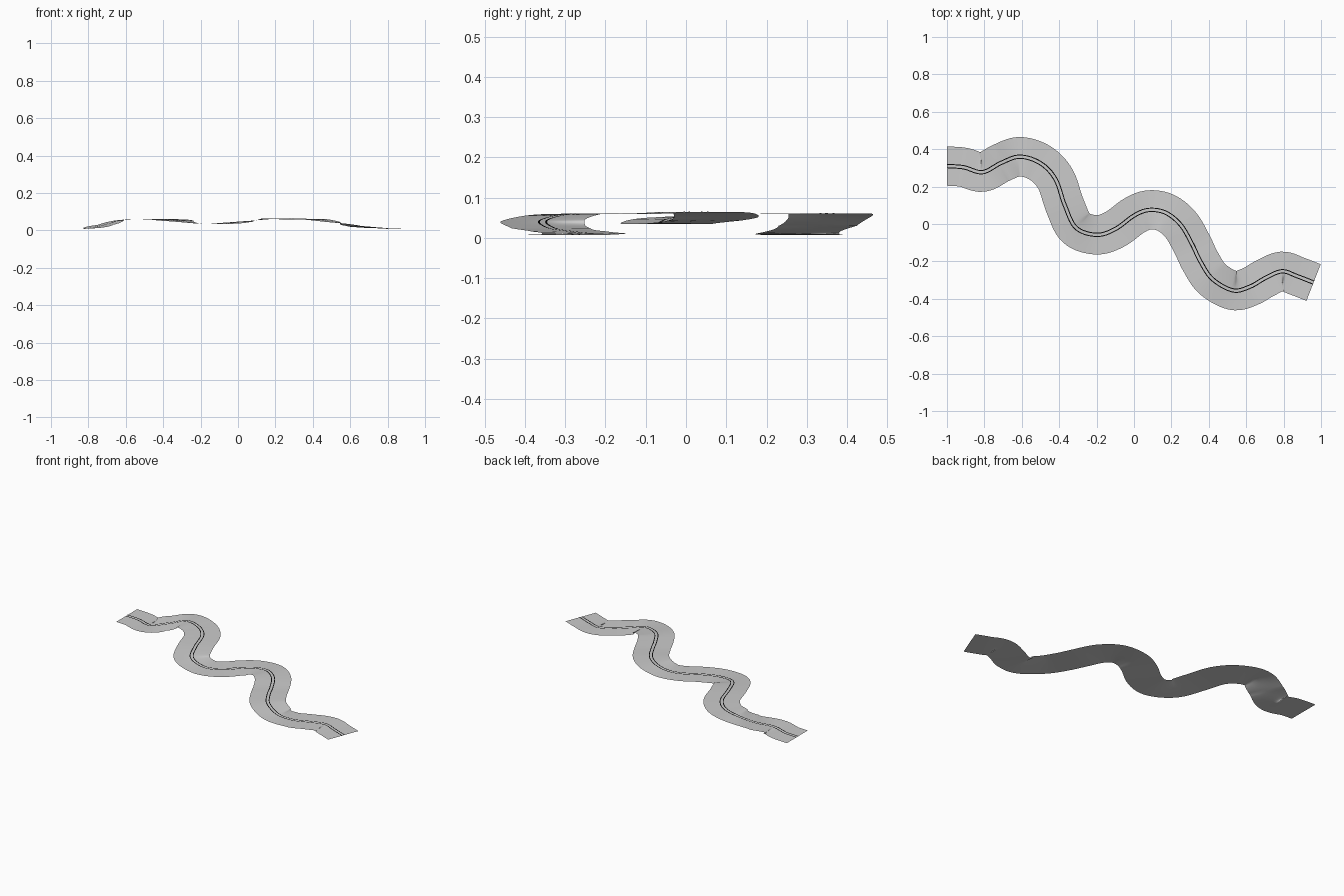
import bpy
import bmesh
from mathutils import Vector

cube = bpy.data.objects.get("Cube")
if cube:
    bpy.data.objects.remove(cube, do_unlink=True)

HALF_WIDTH = 0.105
STEPS = 8

# Centre line of the road: x, y, height
PATH = [Vector(p) for p in (
    (-1.0, .31, .008), (-.91, .303, .008), (-.81, .277, .01), (-.71, .327, .03),
    (-.61, .36, .058), (-.5, .325, .06), (-.42, .24, .06), (-.37, .1, .058),
    (-.31, -.02, .05), (-.2, -.058, .036), (-.1, -.027, .035), (0, .045, .043),
    (.08, .075, .052), (.17, .06, .063), (.25, -.005, .064), (.31, -.107, .06),
    (.355, -.2, .06), (.42, -.295, .058), (.53, -.355, .042), (.62, -.335, .024),
    (.7, -.29, .016), (.79, -.253, .011), (.87, -.278, .008), (.96, -.313, .008),
)]


def make_material(name, value):
    mat = bpy.data.materials.new(name)
    mat.use_nodes = True
    colour = (value, value, value, 1)
    mat.diffuse_color = colour
    mat.node_tree.nodes["Principled BSDF"].inputs["Base Color"].default_value = colour
    return mat


def smooth_path(points):
    """Catmull-Rom samples as (position, sideways direction) pairs."""
    ends = [2 * points[0] - points[1]] + points + [2 * points[-1] - points[-2]]
    samples = []
    for i in range(len(points) - 1):
        a, b, c, d = ends[i:i + 4]
        last = i == len(points) - 2
        for k in range(STEPS + last):
            t = k / STEPS
            pos = (2 * b + (c - a) * t + (2 * a - 5 * b + 4 * c - d) * t ** 2
                   + (3 * b - a - 3 * c + d) * t ** 3) / 2
            run = ((c - a) + 2 * (2 * a - 5 * b + 4 * c - d) * t
                   + 3 * (3 * b - a - 3 * c + d) * t ** 2)
            samples.append((pos, Vector((-run.y, run.x, 0)).normalized()))
    # Square off the first end
    samples[0] = (samples[0][0], Vector((0, 1, 0)))
    return samples


def ribbon(name, samples, offsets, lift, mat):
    """Sheet swept along the path, with one vertex per sideways offset."""
    bm = bmesh.new()
    rows = [[bm.verts.new(pos + side * o + Vector((0, 0, lift))) for o in offsets]
            for pos, side in samples]
    for near, far in zip(rows, rows[1:]):
        for j in range(len(offsets) - 1):
            bm.faces.new((near[j], far[j], far[j + 1], near[j + 1]))
    mesh = bpy.data.meshes.new(name)
    bm.to_mesh(mesh)
    bm.free()
    mesh.materials.append(mat)
    mesh.shade_smooth()
    obj = bpy.data.objects.new(name, mesh)
    bpy.context.collection.objects.link(obj)
    return obj


asphalt = make_material("light grey road", 0.6)
paint = make_material("black line", 0.002)
samples = smooth_path(PATH)

# Road surface
ribbon("road_surface", samples, [HALF_WIDTH * k / 2 for k in range(-2, 3)], 0, asphalt)

# Twin centre lines
for name, centre in (("left_centre_line", 0.009), ("right_centre_line", -0.009)):
    ribbon(name, samples, [centre - 0.0025, centre + 0.0025], 0.0008, paint)
